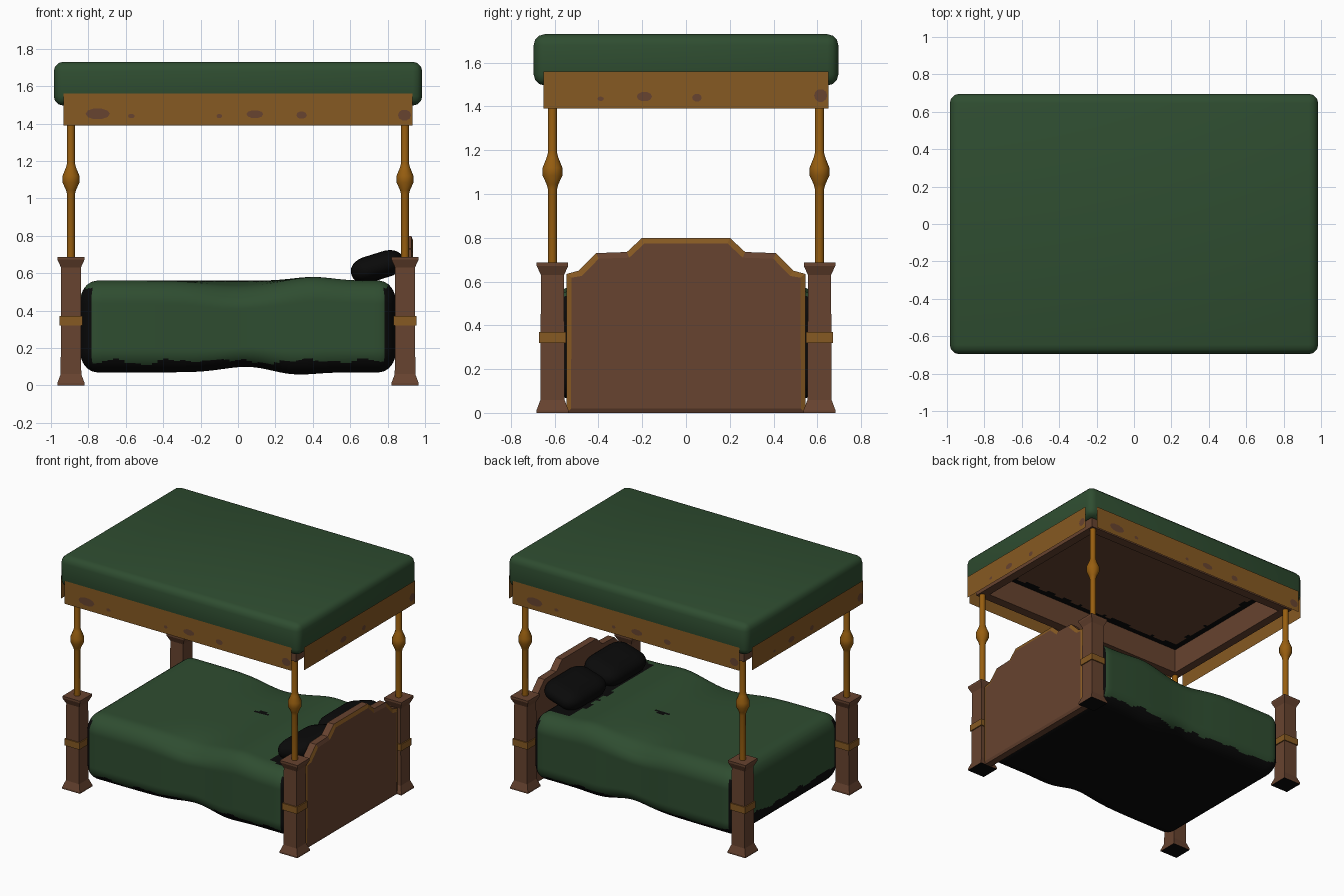
import bpy, bmesh, math
from mathutils import Vector, Matrix, noise

if "Cube" in bpy.data.objects:
    bpy.data.objects.remove(bpy.data.objects["Cube"])


def mat(name, rgb):
    m = bpy.data.materials.new(name)
    m.diffuse_color = (*rgb, 1)
    m.use_nodes = True
    m.node_tree.nodes["Principled BSDF"].inputs["Base Color"].default_value = m.diffuse_color
    return m


GREEN = mat("green cloth", (0.028, 0.074, 0.030))
BLACK = mat("black cloth", (0.003, 0.003, 0.003))
BROWN = mat("brown wood", (0.135, 0.056, 0.029))
GOLD = mat("worn gold", (0.24, 0.10, 0.016))
BRASS = mat("brass pole", (0.31, 0.112, 0.005))


def finish(bm, name, mats, smooth=None):
    bmesh.ops.recalc_face_normals(bm, faces=bm.faces)
    me = bpy.data.meshes.new(name)
    bm.to_mesh(me)
    bm.free()
    ob = bpy.data.objects.new(name, me)
    bpy.context.collection.objects.link(ob)
    for m in mats:
        me.materials.append(m)
    if smooth:
        bpy.ops.object.select_all(action='DESELECT')
        ob.select_set(True)
        bpy.context.view_layer.objects.active = ob
        bpy.ops.object.shade_smooth_by_angle(angle=math.radians(smooth))
    return ob


def turned(name, profile, sides, loc, mats, smooth=None, dark_foot=False):
    """Stack of rings; 4 sides gives a square post with half widths."""
    bm = bmesh.new()
    k = math.sqrt(2) if sides == 4 else 1
    rings = []
    for r, z in profile:
        rings.append([bm.verts.new((loc[0] + r * k * math.cos(a), loc[1] + r * k * math.sin(a), z))
                      for a in (math.pi / 4 + 2 * math.pi * i / sides for i in range(sides))])
    for lo, hi in zip(rings, rings[1:]):
        for i in range(sides):
            j = (i + 1) % sides
            bm.faces.new((lo[i], lo[j], hi[j], hi[i]))
    foot = bm.faces.new(rings[0][::-1])
    bm.faces.new(rings[-1])
    if dark_foot:
        foot.material_index = 1
    return finish(bm, name, mats, smooth)


def rounded_box(half, radius, cuts):
    bm = bmesh.new()
    bmesh.ops.create_cube(bm, size=2)
    bmesh.ops.subdivide_edges(bm, edges=bm.edges[:], cuts=cuts, use_grid_fill=True)
    for v in bm.verts:
        p = Vector([c * h for c, h in zip(v.co, half)])
        q = Vector([max(-h + r, min(h - r, c)) for c, h, r in zip(p, half, radius)])
        d = Vector([(a - b) / r for a, b, r in zip(p, q, radius)])
        if d.length > 0:
            d.normalize()
        v.co = q + Vector([a * r for a, r in zip(d, radius)])
    return bm


# corner posts, gold bands and turned poles
post = [(.073, 0), (.073, .012), (.055, .06), (.053, .63), (.072, .672), (.072, .687)]
pole = [(.021, .68), (.021, 1.02), (.028, 1.045), (.047, 1.085), (.047, 1.12), (.028, 1.165),
        (.021, 1.19), (.021, 1.48)]
for sx, nx in ((-1, "foot"), (1, "head")):
    for sy, ny in ((-1, "front"), (1, "back")):
        at = (sx * .893, sy * .61)
        turned(f"{nx}_{ny}_post", post, 4, at, [BROWN, BLACK], dark_foot=True)
        turned(f"{nx}_{ny}_band", [(.062, .32), (.062, .37)], 4, at, [GOLD])
        turned(f"{nx}_{ny}_pole", pole, 12, at, [BRASS], smooth=50)

# headboard with stepped crown and raised gold edging
half = [(.545, 0), (.545, .635), (.49, .65), (.41, .73), (.27, .735), (.20, .80)]
outline = half + [(-y, z) for y, z in reversed(half)]
bm = bmesh.new()
back = bm.faces.new([bm.verts.new((.875, y, z)) for y, z in outline])
ext = bmesh.ops.extrude_face_region(bm, geom=[back])
bmesh.ops.translate(bm, vec=(.052, 0, 0), verts=[e for e in ext['geom'] if isinstance(e, bmesh.types.BMVert)])
if not back.is_valid or len(bm.faces) < len(outline) + 2:
    bm.faces.new([v for v in bm.verts if v.co.x < .88])
bmesh.ops.recalc_face_normals(bm, faces=bm.faces)
cap = [f for f in bm.faces if f.calc_center_median().x > .92]
rim = bmesh.ops.inset_region(bm, faces=cap, thickness=.028, depth=.009)
for f in rim['faces']:
    c = f.calc_center_median()
    shoulder = .29 < abs(c.y) < .39 and c.z > .69
    if c.z > .1 and not shoulder:
        f.material_index = 1
finish(bm, "headboard", [BROWN, GOLD])

# blanket-covered mattress with ragged black hem
bm = rounded_box((.845, .63, .245), (.09, .12, .12), 56)
for v in bm.verts:
    x, y, z = v.co
    t = (z + .245) / .49
    edge = min(1, abs(y) / .6) ** 4
    top = .02 * math.exp(-((x - .4) / .15) ** 2) - .05 * edge * math.exp(-(x / .22) ** 2)
    low = .03 * math.exp(-((x - .05) / .18) ** 2) - .015 * math.exp(-((x - .3) / .15) ** 2)
    v.co.z = z + .315 + top * t + low * (1 - t)
    v.co.y = y * (1 - .03 * math.exp(-((x - .05) / .3) ** 2))
for f in bm.faces:
    x, y, z = f.calc_center_median()
    n = .03 * noise.noise(Vector((x, y, z)) * 12)
    hem = z < .125 + n + (.06 if x < -.8 else 0)
    corner = abs(x) > .785 + n * .5 and abs(y) > .53 and z < .52
    head = x > .8 + n or (x > .60 + n and abs(y) < .50 + n and z > .4)
    spot = ((x - .13) / .05) ** 2 + ((y - .09) / .025) ** 2 < 1 and z > .4
    f.material_index = 1 if hem or corner or head or spot else 0
finish(bm, "blanket", [GREEN, BLACK], smooth=60)

# two pillows leaning on the headboard
for s, side in ((-1, "front"), (1, "back")):
    bm = rounded_box((.145, .23, .07), (.09, .12, .065), 10)
    bm.transform(Matrix.Translation((.745, s * .235, .635)) @ Matrix.Rotation(-.3, 4, 'Y'))
    finish(bm, f"{side}_pillow", [BLACK], smooth=60)

# canopy top: rounded shell open underneath
bm = bmesh.new()
bmesh.ops.create_cube(bm, size=2, matrix=Matrix.Translation((0, 0, 1.613)) @ Matrix.Diagonal((.985, .696, .117, 1)))
bmesh.ops.bevel(bm, geom=bm.edges[:], offset=.05, segments=3, profile=.5, affect='EDGES')
bm.normal_update()
bmesh.ops.delete(bm, geom=[f for f in bm.faces if f.normal.z < -.98], context='FACES')
finish(bm, "canopy", [GREEN], smooth=60)

# frame under the canopy
bm = bmesh.new()
loops = []
for hx, hy, z in ((.925, .64, 1.62), (.925, .64, 1.43), (.86, .57, 1.43), (.86, .57, 1.62)):
    loops.append([bm.verts.new((sx * hx, sy * hy, z)) for sx, sy in ((-1, -1), (1, -1), (1, 1), (-1, 1))])
for k in range(4):
    a, b = loops[k], loops[(k + 1) % 4]
    for i in range(4):
        j = (i + 1) % 4
        bm.faces.new((a[i], a[j], b[j], b[i]))
finish(bm, "canopy_frame", [BROWN])

# ceiling with a ragged black border
bm = bmesh.new()
bmesh.ops.create_grid(bm, x_segments=70, y_segments=50, size=1, matrix=Matrix.Diagonal((.865, .575, 1, 1)))
bmesh.ops.translate(bm, vec=(0, 0, 1.615), verts=bm.verts)
bmesh.ops.reverse_faces(bm, faces=bm.faces)
for f in bm.faces:
    x, y, z = f.calc_center_median()
    d = min(.86 - abs(x), .57 - abs(y)) + .025 * noise.noise(Vector((x, y, 0)) * 14)
    f.material_index = 1 if d < .05 else 0
finish(bm, "ceiling", [BROWN, BLACK])


# thin valance boards with worn brown patches
def valance(name, width, dist, angle, spots):
    rot = Matrix.Rotation(angle, 4, 'Z')
    bm = bmesh.new()
    bm.faces.new([bm.verts.new(rot @ Vector((x, -dist, z)))
                  for x, z in ((-width, 1.39), (width, 1.39), (width, 1.56), (-width, 1.56))])
    finish(bm, name, [GOLD])
    bm = bmesh.new()
    for cx, cz, rx, rz in spots:
        bm.faces.new([bm.verts.new(rot @ Vector((cx + rx * math.cos(a), -dist - .002, cz + rz * math.sin(a))))
                      for a in (2 * math.pi * i / 10 for i in range(10))])
    finish(bm, name + "_patches", [BROWN])


long_spots = [(-.75, 1.452, .065, .03), (-.57, 1.44, .018, .012), (-.10, 1.44, .015, .012),
              (.09, 1.45, .045, .022), (.34, 1.445, .028, .02), (.89, 1.445, .035, .03)]
short_spots = [(-.39, 1.435, .015, .01), (-.19, 1.445, .035, .022), (.05, 1.44, .022, .018),
               (.615, 1.45, .03, .03)]
valance("front_valance", .932, .704, 0, long_spots)
valance("back_valance", .932, .704, math.pi, long_spots)
valance("head_valance", .65, .997, math.pi / 2, short_spots)
valance("foot_valance", .65, .997, -math.pi / 2, short_spots)
